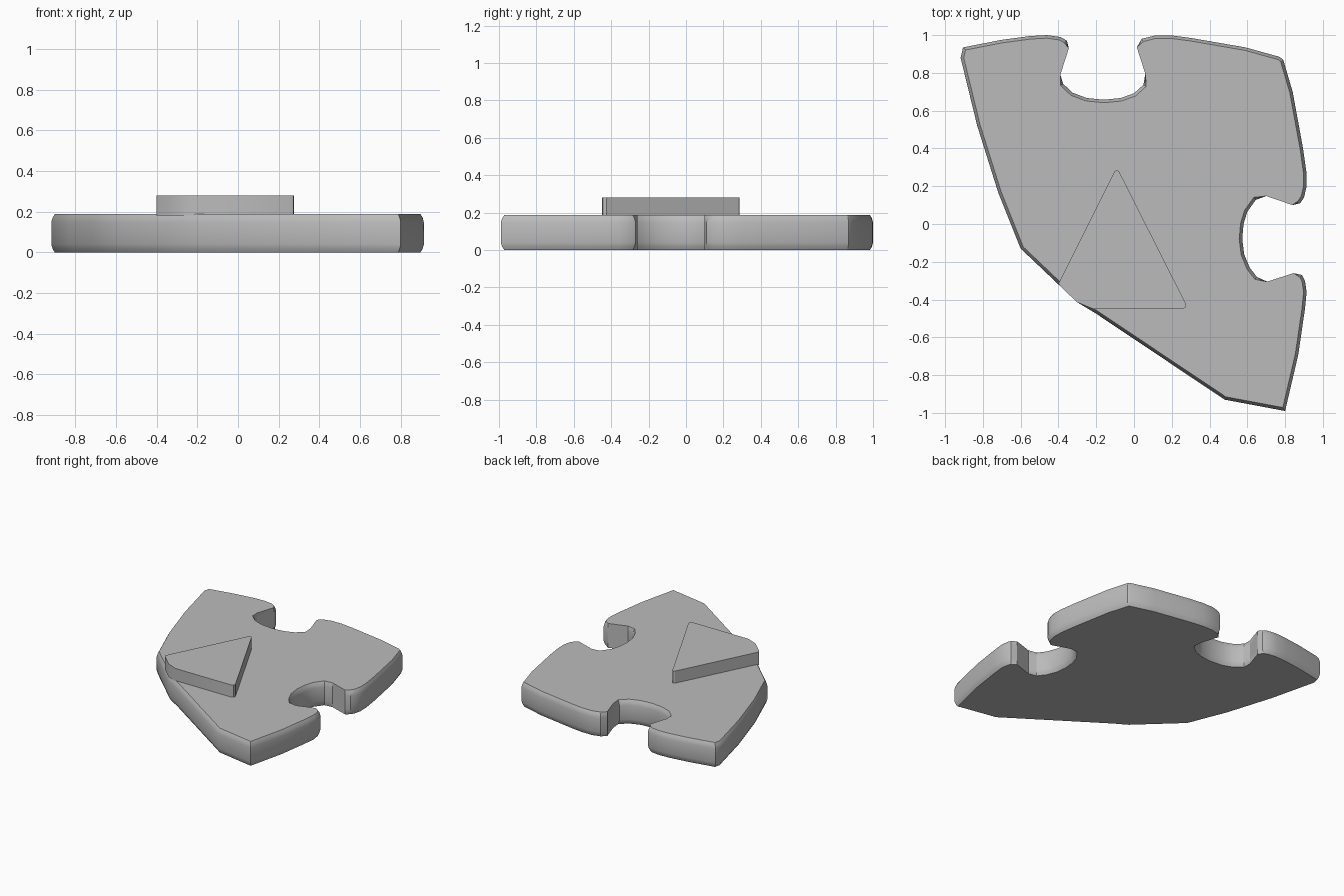
import bpy, bmesh, math
from mathutils import Vector

if "Cube" in bpy.data.objects:
    bpy.data.objects.remove(bpy.data.objects["Cube"])

grey = bpy.data.materials.new("plain grey")
grey.diffuse_color = (0.5, 0.5, 0.5, 1)
grey.use_nodes = True
grey.node_tree.nodes["Principled BSDF"].inputs["Base Color"].default_value = grey.diffuse_color


def make_object(name, rings):
    """Skin a stack of matching closed rings and cap both ends."""
    bm = bmesh.new()
    loops = [[bm.verts.new(p) for p in ring] for ring in rings]
    n = len(loops[0])
    bm.faces.new(loops[0][::-1])
    bm.faces.new(loops[-1])
    for low, high in zip(loops, loops[1:]):
        for i in range(n):
            j = (i + 1) % n
            bm.faces.new((low[i], low[j], high[j], high[i]))
    mesh = bpy.data.meshes.new(name)
    bm.to_mesh(mesh)
    bm.free()
    mesh.materials.append(grey)
    obj = bpy.data.objects.new(name, mesh)
    bpy.context.collection.objects.link(obj)
    bpy.ops.object.select_all(action='DESELECT')
    obj.select_set(True)
    bpy.context.view_layer.objects.active = obj
    bpy.ops.object.shade_smooth_by_angle(angle=math.radians(28))
    return obj


def inset(points, fixed, amount):
    """Move each corner inward along its mitre, keeping the fixed ones."""
    result = []
    for i, p in enumerate(points):
        a = (p - points[i - 1]).normalized()
        b = (points[(i + 1) % len(points)] - p).normalized()
        mitre = Vector((-a.y - b.y, a.x + b.x)).normalized()
        scale = 1 / max(0.6, mitre.dot(Vector((-a.y, a.x))))
        result.append(p.copy() if i in fixed else p + mitre * amount * scale)
    return result


# Puzzle piece outline, counter-clockwise from the front tip
right_low = [(0.80, -0.99), (0.87, -0.69), (0.905, -0.45), (0.914, -0.36),
             (0.905, -0.30), (0.89, -0.27), (0.845, -0.26)]
right_notch = [(0.705, -0.305), (0.65, -0.28), (0.612, -0.23), (0.583, -0.16),
               (0.573, -0.08), (0.58, 0.0), (0.60, 0.065), (0.645, 0.128), (0.70, 0.148)]
right_high = [(0.84, 0.10), (0.88, 0.11), (0.90, 0.14), (0.914, 0.20), (0.912, 0.28),
              (0.895, 0.40), (0.84, 0.70), (0.79, 0.87), (0.77, 0.885)]
back_right = [(0.59, 0.935), (0.30, 0.985), (0.20, 0.998), (0.11, 0.998),
              (0.04, 0.98), (0.015, 0.935)]
back_notch = [(0.06, 0.795), (0.05, 0.737), (0.0, 0.692), (-0.07, 0.667),
              (-0.16, 0.658), (-0.25, 0.667), (-0.325, 0.695), (-0.375, 0.742), (-0.39, 0.79)]
back_left = [(-0.345, 0.93), (-0.355, 0.97), (-0.39, 0.99), (-0.46, 1.0),
             (-0.55, 0.995), (-0.70, 0.975), (-0.905, 0.935)]
outer_curve = [(-0.918, 0.88), (-0.83, 0.52), (-0.72, 0.17), (-0.60, -0.13),
               (-0.40, -0.32), (-0.30, -0.415), (-0.20, -0.475), (0.48, -0.93)]
outline = [Vector(p) for p in right_low + right_notch + right_high
           + back_right + back_notch + back_left + outer_curve]

# The straight notch necks stay vertical, all other edges are eased
necks = {right_low[-1], right_notch[0], right_notch[-1], right_high[0],
         back_right[-1], back_notch[0], back_notch[-1], back_left[0]}
fixed = {i for i, p in enumerate(right_low + right_notch + right_high + back_right
                                 + back_notch + back_left + outer_curve) if p in necks}
profile = [(0.0, 0.016), (0.018, 0.006), (0.04, 0.0),
           (0.147, 0.0), (0.169, 0.006), (0.187, 0.016)]
make_object("puzzle_plate", [[(p.x, p.y, z) for p in inset(outline, fixed, d)]
                             for z, d in profile])

# Raised triangle with its corner trimmed along the plate's edge
triangle = [(-0.40, -0.315), (-0.385, -0.335), (-0.30, -0.415), (-0.215, -0.45),
            (0.255, -0.45), (0.272, -0.443), (0.276, -0.425),
            (-0.08, 0.28), (-0.091, 0.286), (-0.102, 0.28)]
make_object("raised_triangle", [[(x, y, z) for x, y in triangle] for z in (0.18, 0.28)])
